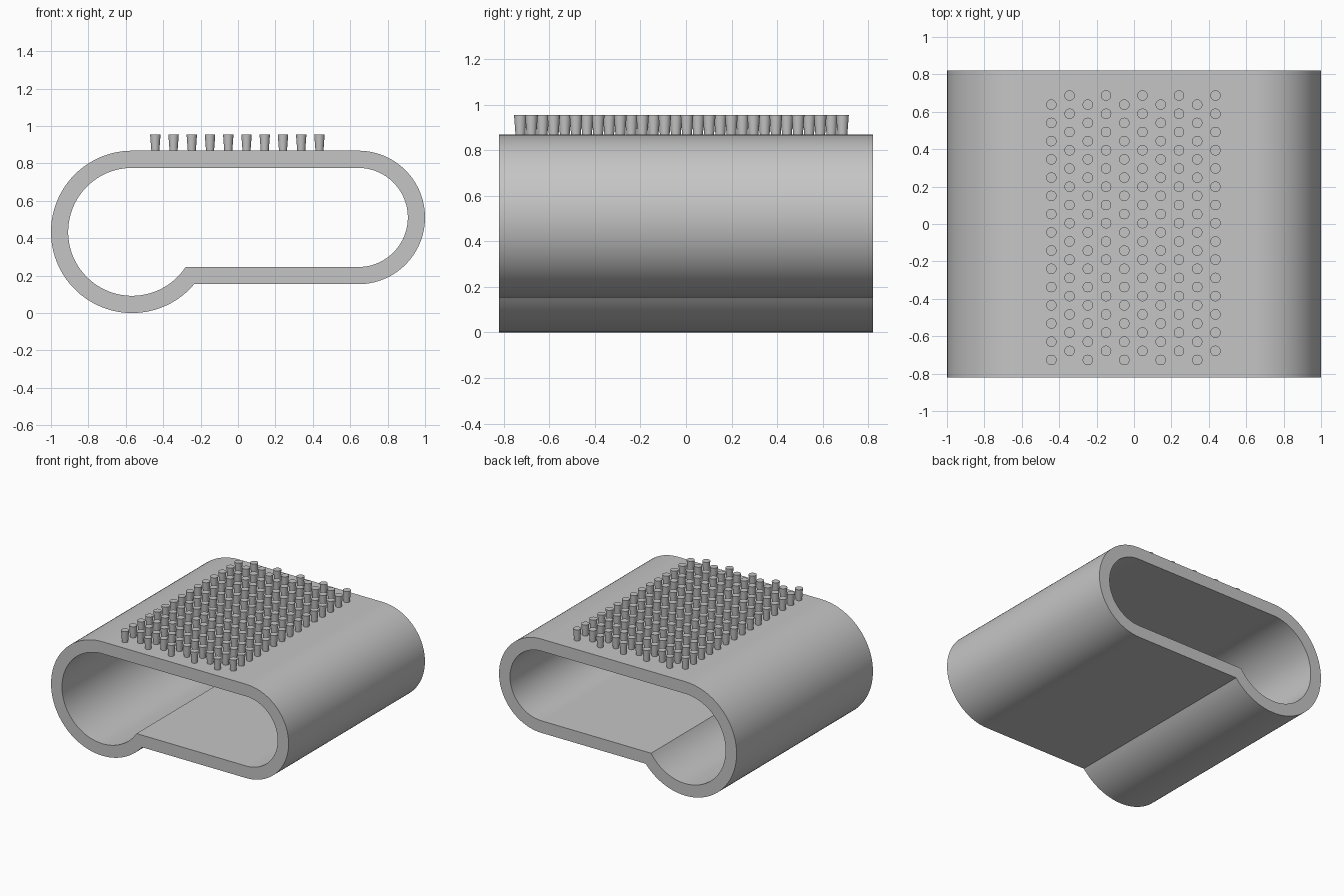
import bpy, bmesh
from math import pi, sin, cos, asin
from mathutils import Matrix

cube = bpy.data.objects.get("Cube")
if cube:
    bpy.data.objects.remove(cube, do_unlink=True)

grey = bpy.data.materials.new("light grey")
grey.use_nodes = True
colour = (0.56, 0.56, 0.56, 1)
grey.diffuse_color = colour
grey.node_tree.nodes["Principled BSDF"].inputs["Base Color"].default_value = colour

HALF_DEPTH = 0.82
TOP = 0.868
WALL = 0.092


def finish(bm, name):
    bmesh.ops.recalc_face_normals(bm, faces=bm.faces)
    mesh = bpy.data.meshes.new(name)
    bm.to_mesh(mesh)
    bm.free()
    mesh.materials.append(grey)
    obj = bpy.data.objects.new(name, mesh)
    bpy.context.collection.objects.link(obj)
    bpy.ops.object.select_all(action='DESELECT')
    obj.select_set(True)
    bpy.context.view_layer.objects.active = obj
    bpy.ops.object.shade_smooth_by_angle(angle=0.5)
    return obj


def arc(cx, cz, r, start, end, steps):
    angles = [start + (end - start) * i / steps for i in range(steps + 1)]
    return [(cx + r * cos(a), cz + r * sin(a)) for a in angles]


def outline(inset):
    """Big left bend, flat top, smaller right bend, flat floor meeting the big bend."""
    left_r, right_r = 0.434 - inset, 0.357 - inset
    left_z, right_z = 0.434, 0.511
    notch = asin((right_z - right_r - left_z) / left_r)
    return (arc(-0.566, left_z, left_r, notch, -1.5 * pi, 64)
            + arc(0.643, right_z, right_r, pi / 2, -pi / 2, 48))


# Hollow sleeve: outer and inner outlines joined into a tube wall
bm = bmesh.new()
rings = [[bm.verts.new((x, y, z)) for x, z in outline(inset)]
         for inset, y in ((0, -HALF_DEPTH), (0, HALF_DEPTH),
                          (WALL, HALF_DEPTH), (WALL, -HALF_DEPTH))]
count = len(rings[0])
for k in range(4):
    a, b = rings[k], rings[(k + 1) % 4]
    for i in range(count):
        j = (i + 1) % count
        bm.faces.new((a[i], a[j], b[j], b[i]))
finish(bm, "sleeve")

# Staggered rows of tapered pegs on the flat top
PITCH = 0.0975
bm = bmesh.new()
for col in range(10):
    for row in range(15):
        x = -0.442 + col * PITCH
        y = -0.727 + (row + 0.5 * (col % 2)) * PITCH
        bmesh.ops.create_cone(bm, cap_ends=True, segments=20,
                              radius1=0.021, radius2=0.028, depth=0.092,
                              matrix=Matrix.Translation((x, y, TOP + 0.041)))
finish(bm, "pegs")
